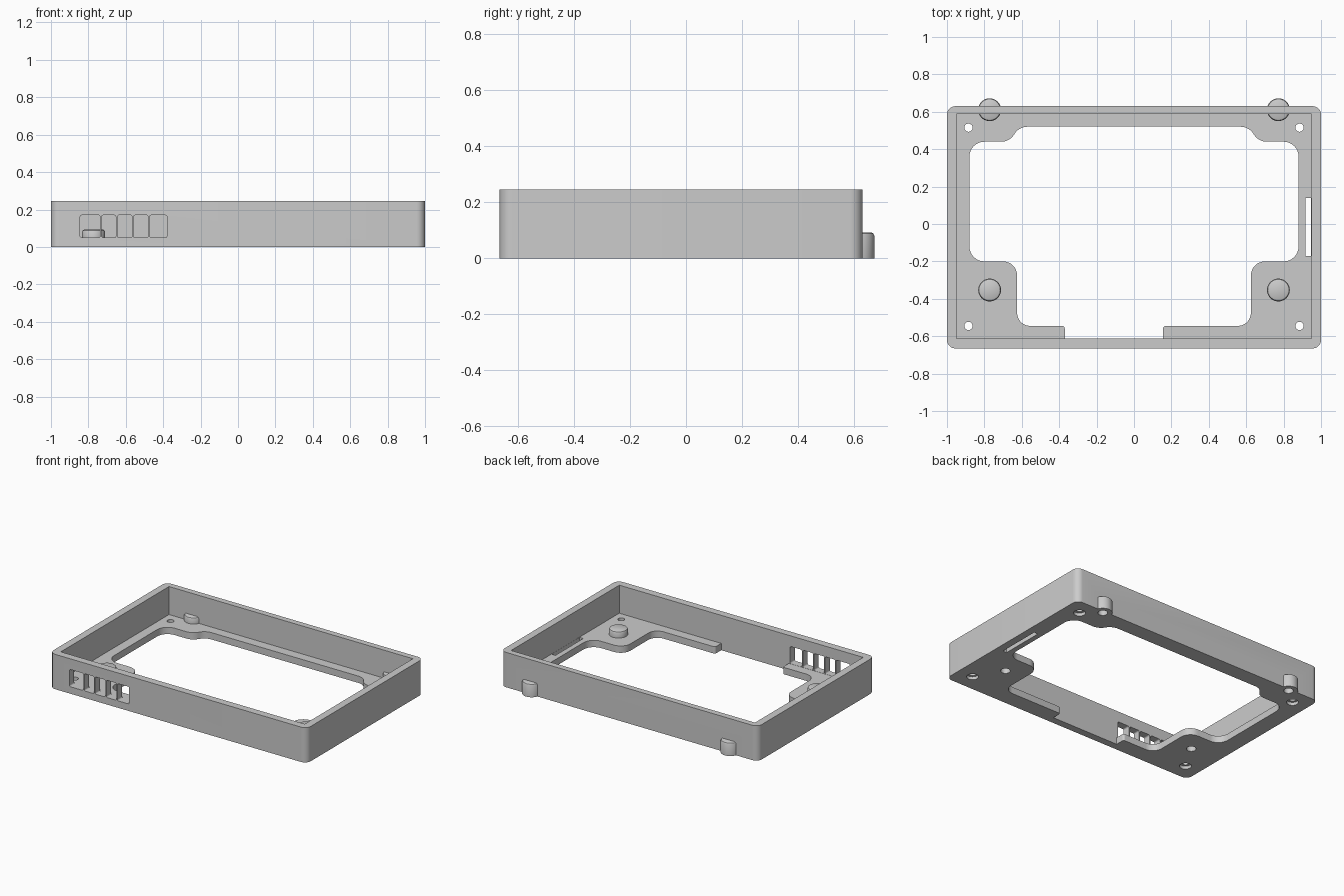
import bpy, bmesh, math
from mathutils import Vector, Matrix

cube = bpy.data.objects.get("Cube")
if cube:
    bpy.data.objects.remove(cube, do_unlink=True)

HEIGHT, FLOOR, PAD_TOP = 0.245, 0.048, 0.093

grey = bpy.data.materials.new("plain grey")
grey.use_nodes = True
grey.diffuse_color = (0.6, 0.6, 0.6, 1)
grey.node_tree.nodes["Principled BSDF"].inputs["Base Color"].default_value = (0.6, 0.6, 0.6, 1)


def rounded(corners, steps=8):
    """Round each (x, y, tangent length) corner with a circular arc."""
    out = []
    for i, (x, y, t) in enumerate(corners):
        p = Vector((x, y))
        if t == 0:
            out.append(p)
            continue
        a = (Vector(corners[i - 1][:2]) - p).normalized()
        b = (Vector(corners[(i + 1) % len(corners)][:2]) - p).normalized()
        half = a.angle(b) / 2
        radius = t * math.tan(half)
        centre = p + (a + b).normalized() * (t / math.cos(half))
        start, end = p + a * t - centre, p + b * t - centre
        sweep = start.angle(end)
        for k in range(steps + 1):
            f = k / steps
            d = (start * math.sin((1 - f) * sweep) + end * math.sin(f * sweep)) / math.sin(sweep)
            out.append(centre + d.normalized() * radius)
    return out


def box_outline(x0, x1, y0, y1, r=0.0):
    return rounded([(x0, y0, r), (x1, y0, r), (x1, y1, r), (x0, y1, r)])


def circle(x, y, r, n=40):
    return [Vector((x + r * math.cos(2 * math.pi * i / n),
                    y + r * math.sin(2 * math.pi * i / n))) for i in range(n)]


def loft(name, layers, turn=None):
    """Solid through a stack of matching (outline, z) layers."""
    bm = bmesh.new()
    rings = [[bm.verts.new((p.x, p.y, z)) for p in pts] for pts, z in layers]
    bm.faces.new(rings[0])
    bm.faces.new(rings[-1])
    n = len(rings[0])
    for low, high in zip(rings, rings[1:]):
        for i in range(n):
            j = (i + 1) % n
            bm.faces.new((low[i], low[j], high[j], high[i]))
    if turn:
        bm.transform(turn)
    bmesh.ops.recalc_face_normals(bm, faces=bm.faces)
    me = bpy.data.meshes.new(name)
    bm.to_mesh(me)
    bm.free()
    me.materials.append(grey)
    ob = bpy.data.objects.new(name, me)
    bpy.context.collection.objects.link(ob)
    return ob


def prism(name, pts, z0, z1, turn=None):
    return loft(name, [(pts, z0), (pts, z1)], turn)


def combine(target, tool, operation):
    """Apply a boolean and remove the helper."""
    mod = target.modifiers.new("boolean", "BOOLEAN")
    mod.operation, mod.solver, mod.object = operation, "EXACT", tool
    bpy.context.view_layer.objects.active = target
    bpy.ops.object.modifier_apply(modifier=mod.name)
    bpy.data.objects.remove(tool, do_unlink=True)


def cut(target, pts, z0, z1, turn=None):
    combine(target, prism("cutter", pts, z0, z1, turn), "DIFFERENCE")


# Tray shell with rounded outer corners and a square pocket
tray = prism("tray_frame", box_outline(-1, 1, -0.665, 0.63, 0.045), 0, HEIGHT)
cut(tray, box_outline(-0.948, 0.948, -0.613, 0.588), FLOOR, 1)

# Opening through the floor
left_side = [(-0.615, 0.52, 0.045), (-0.665, 0.44, 0.045), (-0.88, 0.44, 0.08),
             (-0.88, -0.2, 0.08), (-0.625, -0.2, 0.075), (-0.625, -0.545, 0.07)]
right_side = [(-x, y, t) for x, y, t in reversed(left_side)]
front_gap = [(-0.37, -0.545, 0.015), (-0.37, -0.613, 0),
             (0.155, -0.613, 0), (0.155, -0.545, 0.015)]
cut(tray, rounded(left_side + front_gap + right_side), -1, FLOOR + 0.05)

# Long slot beside the left wall
cut(tray, box_outline(0.917, 0.947, -0.17, 0.14), -1, FLOOR + 0.05)

# Row of windows in the front wall, separated by thin bars
upright = Matrix.Rotation(math.radians(90), 4, "X")
edges = [-0.848, -0.733, -0.649, -0.562, -0.476, -0.376]
for a, b in zip(edges, edges[1:]):
    cut(tray, box_outline(a + 0.004, b - 0.004, FLOOR + 0.001, 0.17, 0.01), 0.6, 0.7, upright)

# Round pads with a softened rim, two on the floor and two through the back wall
pads = [(s * 0.772, y) for s in (-1, 1) for y in (-0.353, 0.611)]
for x, y in pads:
    pad = loft("pad", [(circle(x, y, 0.061), 0), (circle(x, y, 0.061), PAD_TOP - 0.012),
                       (circle(x, y, 0.057), PAD_TOP - 0.004), (circle(x, y, 0.05), PAD_TOP)])
    combine(tray, pad, "UNION")

# Blind holes under the pads
for x, y in pads:
    cut(tray, circle(x, y, 0.031, 32), -0.1, 0.07)

# Countersunk screw holes in the corners
for x in (-0.885, 0.885):
    for y in (-0.545, 0.515):
        cut(tray, circle(x, y, 0.022, 32), -0.1, FLOOR + 0.05)
        cut(tray, circle(x, y, 0.038, 32), -0.1, 0.022)

bpy.ops.object.select_all(action="DESELECT")
tray.select_set(True)
bpy.context.view_layer.objects.active = tray
bpy.ops.object.shade_smooth_by_angle(angle=math.radians(30))
